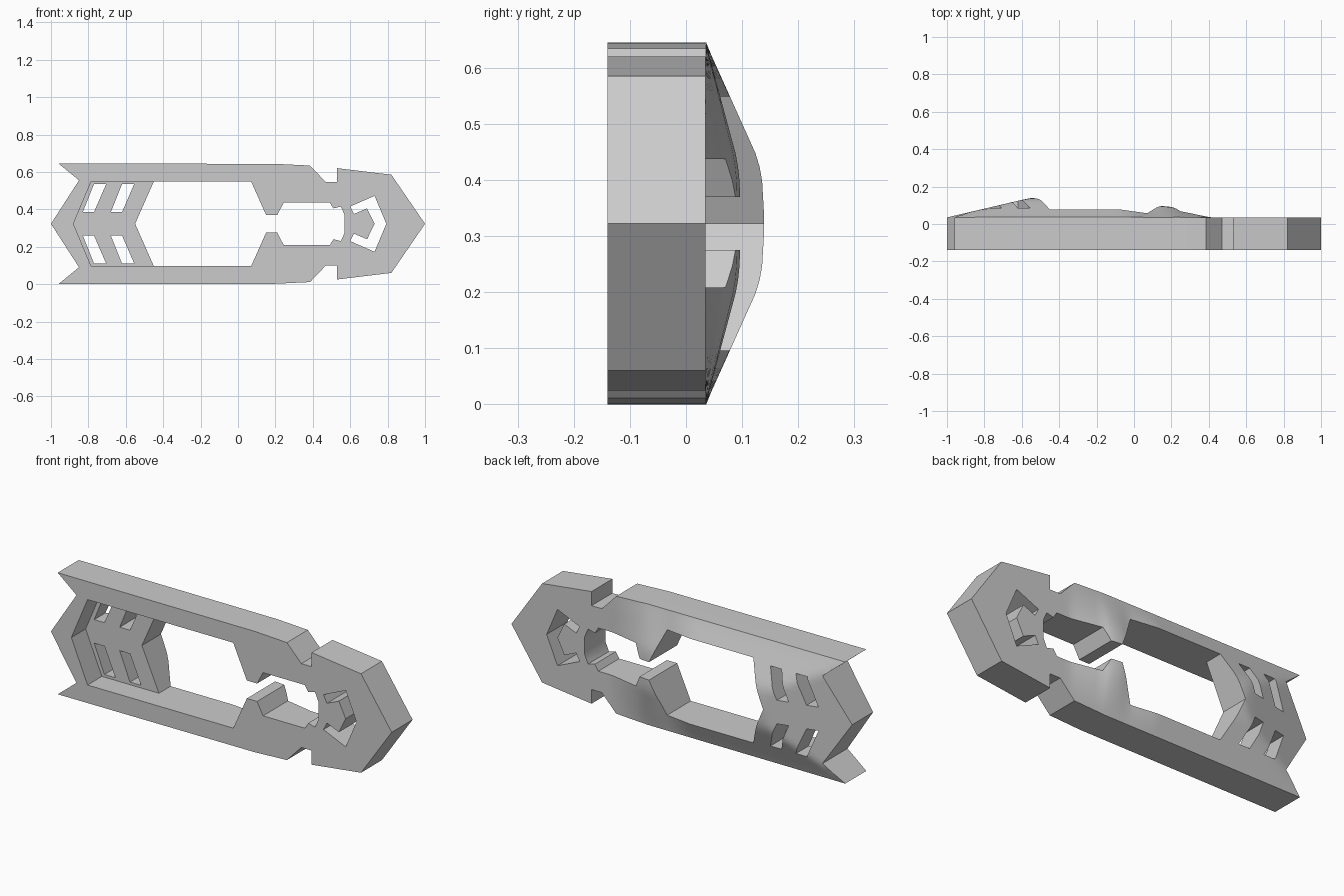
import bpy, bmesh
from math import radians

cube = bpy.data.objects.get("Cube")
if cube:
    bpy.data.objects.remove(cube, do_unlink=True)

MID = 0.3225            # mirror height
FRONT, BACK = -0.14, 0.035

grey = bpy.data.materials.new("plain_grey")
grey.use_nodes = True
grey.diffuse_color = (0.6, 0.6, 0.6, 1)
grey.node_tree.nodes["Principled BSDF"].inputs["Base Color"].default_value = (0.6, 0.6, 0.6, 1)


def make(name, bm):
    bmesh.ops.recalc_face_normals(bm, faces=bm.faces)
    mesh = bpy.data.meshes.new(name)
    bm.to_mesh(mesh)
    bm.free()
    mesh.materials.append(grey)
    ob = bpy.data.objects.new(name, mesh)
    bpy.context.collection.objects.link(ob)
    return ob


def prism(name, pts, y0, y1):
    """Extrude an (x, z) polygon from y0 to y1."""
    bm = bmesh.new()
    face = bm.faces.new([bm.verts.new((x, y0, z)) for x, z in pts])
    new = bmesh.ops.extrude_face_region(bm, geom=[face])["geom"]
    bmesh.ops.translate(bm, vec=(0, y1 - y0, 0),
                        verts=[v for v in new if isinstance(v, bmesh.types.BMVert)])
    return make(name, bm)


def flip(pts):
    return [(x, 2 * MID - z) for x, z in reversed(pts)]


def mirrored(upper):
    """Close an upper half outline with its reflection; points on the middle stay single."""
    return upper + [p for p in flip(upper) if abs(p[1] - MID) > 1e-4]


def combine(target, tool, operation):
    mod = target.modifiers.new(operation.lower(), "BOOLEAN")
    mod.operation, mod.object, mod.solver = operation, tool, "EXACT"
    bpy.context.view_layer.objects.active = target
    bpy.ops.object.modifier_apply(modifier=mod.name)
    bpy.data.objects.remove(tool, do_unlink=True)


def interp(v, table):
    if v <= table[0][0]:
        return table[0][1]
    for (a, fa), (b, fb) in zip(table, table[1:]):
        if v <= b:
            return fa + (fb - fa) * (v - a) / (b - a)
    return table[-1][1]


# Domed back: cross-section by distance from the rail edge, faded along the length
SECTION = [(0, 0), (0.2, 0.09), (0.235, 0.1), (MID, 0.105)]
FADE = [(-0.08, 1), (0.07, 0.52), (0.15, 0.6), (0.21, 0.54), (0.25, 0.36), (0.41, 0)]
RISE = [(-1, 0), (-0.6, 0.094), (-0.55, 0.104), (-0.5, 0.106)]


def back_height(x, z):
    dome = interp(MID - abs(z - MID), SECTION) * interp(x, FADE)
    return BACK + min(dome, interp(x, RISE))


def dome_block():
    bm = bmesh.new()
    nx, nz = 88, 30
    grid = [[None] * (nz + 1) for _ in range(nx + 1)]
    for i in range(nx + 1):
        for j in range(nz + 1):
            x = -1.1 + 2.2 * i / nx
            z = MID + (j / nz - 0.5) * 0.75
            grid[i][j] = bm.verts.new((x, back_height(x, z), z))
    for i in range(nx):
        for j in range(nz):
            bm.faces.new((grid[i][j], grid[i + 1][j], grid[i + 1][j + 1], grid[i][j + 1]))
    rim = [e for e in bm.edges if e.is_boundary]
    new = bmesh.ops.extrude_edge_only(bm, edges=rim)["geom"]
    for v in new:
        if isinstance(v, bmesh.types.BMVert):
            v.co.y = -0.3
    bmesh.ops.holes_fill(bm, edges=[e for e in bm.edges if e.is_boundary], sides=0)
    return make("dome_block", bm)


# Main body outline, trimmed to the domed back
body = prism("body_frame", mirrored([
    (-1, MID), (-0.85, 0.555), (-0.96, 0.645), (0.2, 0.643), (0.385, 0.634),
    (0.47, 0.545), (0.53, 0.545), (0.53, 0.62), (0.82, 0.585), (1, MID)]), FRONT, 0.3)
combine(body, dome_block(), "INTERSECT")

# Long window joined to the smaller one through a neck
window = mirrored([
    (-0.55, MID), (-0.45, 0.549), (0.07, 0.549), (0.15, 0.37), (0.21, 0.37),
    (0.245, 0.437), (0.49, 0.437), (0.51, 0.405), (0.55, 0.415), (0.57, 0.37)])
combine(body, prism("window_cutter", window, -0.4, 0.4), "DIFFERENCE")

# Front recess leaving the slotted panel at the rear
recess = mirrored([(-0.88, MID), (-0.785, 0.549), (-0.4, 0.549)])
combine(body, prism("recess_cutter", recess, -0.4, -0.02), "DIFFERENCE")

# Slanted slots in the panel
for shift in (0, 0.15):
    slot = [(x + shift, z) for x, z in
            [(-0.77, 0.535), (-0.705, 0.535), (-0.77, 0.385), (-0.83, 0.385)]]
    for pts in (slot, flip(slot)):
        combine(body, prism("slot_cutter", pts, -0.4, 0.4), "DIFFERENCE")

# C-shaped opening around the nose block
outer = [(0.6, 0.415), (0.73, 0.472), (0.793, MID)]
inner = [(0.73, MID), (0.69, 0.405), (0.62, 0.375)]
opening = outer + flip(outer)[1:] + flip(inner) + inner[1:]
combine(body, prism("nose_cutter", opening, -0.4, 0.4), "DIFFERENCE")

# Smooth dome with crisp edges
bpy.ops.object.select_all(action="DESELECT")
body.select_set(True)
bpy.context.view_layer.objects.active = body
bpy.ops.object.shade_smooth_by_angle(angle=radians(30))
